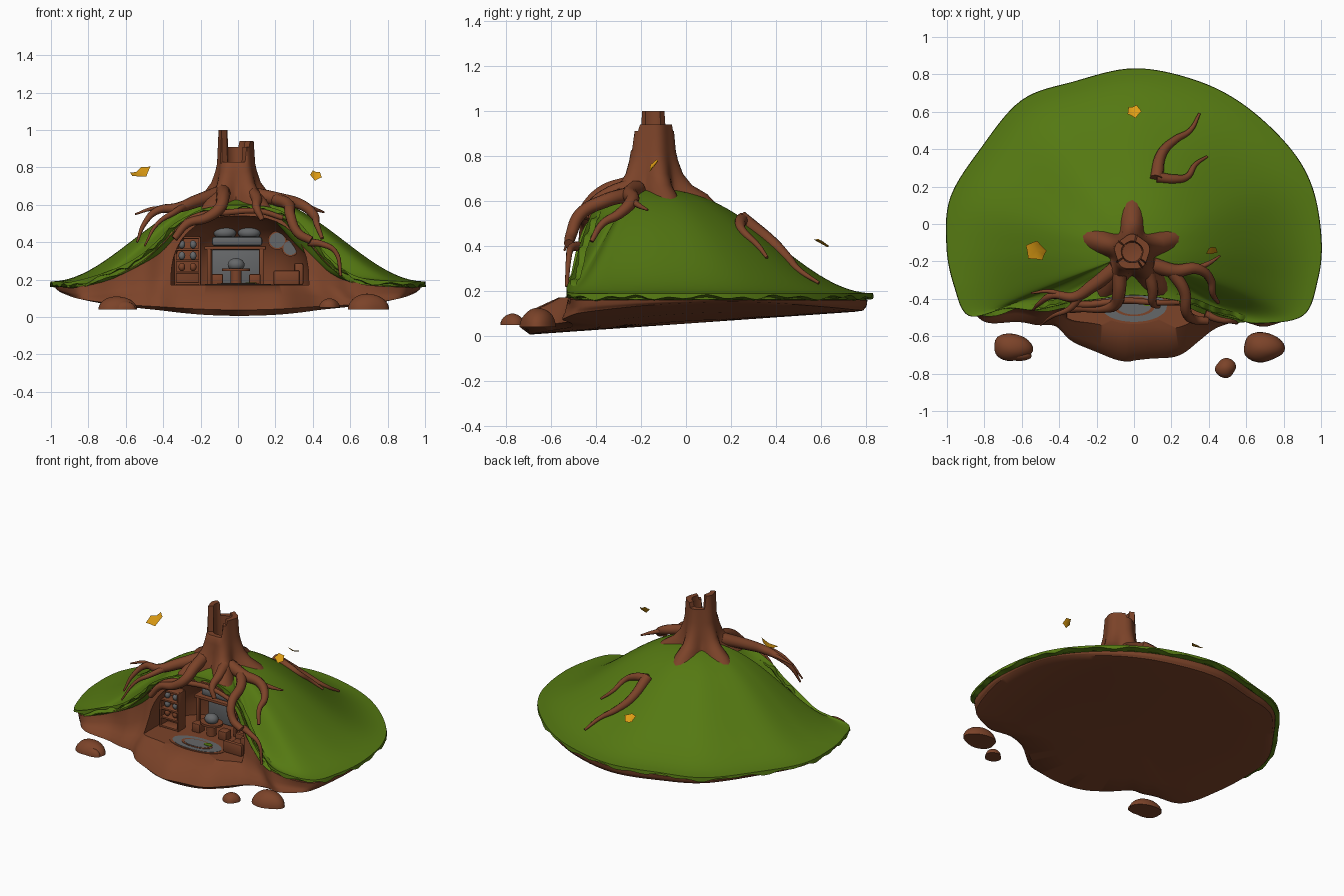
import bpy, bmesh, math, random
from mathutils import Vector

if "Cube" in bpy.data.objects:
    bpy.data.objects.remove(bpy.data.objects["Cube"])
random.seed(4)

def material(name, rgb):
    m = bpy.data.materials.new(name)
    m.diffuse_color = (*rgb, 1)
    m.use_nodes = True
    m.node_tree.nodes["Principled BSDF"].inputs["Base Color"].default_value = m.diffuse_color
    return m

GREEN = material("moss_green", (0.09, 0.19, 0.006))
BROWN = material("earth_brown", (0.20, 0.056, 0.022))
GRAY = material("stone_gray", (0.13, 0.135, 0.14))
GOLD = material("leaf_gold", (0.74, 0.34, 0.007))

def finish(name, bm, mat):
    me = bpy.data.meshes.new(name)
    bm.to_mesh(me)
    bm.free()
    ob = bpy.data.objects.new(name, me)
    me.materials.append(mat)
    bpy.context.collection.objects.link(ob)
    return ob

def skin(name, rings, mat, start=None, end=None):
    """Loft closed rings; optional cap points at either end."""
    bm = bmesh.new()
    vs = [[bm.verts.new(p) for p in r] for r in rings]
    n = len(vs[0])
    for a, b in zip(vs, vs[1:]):
        for i in range(n):
            bm.faces.new((a[i], a[(i + 1) % n], b[(i + 1) % n], b[i]))
    for ring, cap in ((vs[0], start), (vs[-1], end)):
        if cap is not None:
            c = bm.verts.new(cap)
            for i in range(n):
                bm.faces.new((ring[i], ring[(i + 1) % n], c))
    bmesh.ops.recalc_face_normals(bm, faces=bm.faces)
    return finish(name, bm, mat)

def box(name, x0, x1, y0, y1, z0, z1, mat=BROWN, bevel=0.006):
    bm = bmesh.new()
    bmesh.ops.create_cube(bm, size=1)
    for v in bm.verts:
        v.co = ((x0 + x1) / 2 + v.co.x * (x1 - x0), (y0 + y1) / 2 + v.co.y * (y1 - y0),
                (z0 + z1) / 2 + v.co.z * (z1 - z0))
    bmesh.ops.bevel(bm, geom=bm.edges[:], offset=bevel, segments=2, affect='EDGES', profile=0.5)
    return finish(name, bm, mat)

def ball(name, c, r, mat=GRAY, flat=False):
    bm = bmesh.new()
    bmesh.ops.create_uvsphere(bm, u_segments=24, v_segments=14, radius=1)
    for v in bm.verts:
        k = 1 + 0.08 * math.sin(2 * v.co.x + 3 * v.co.y + c[0] * 9) if flat else 1
        z = max(v.co.z, 0) if flat else v.co.z
        v.co = (c[0] + v.co.x * r[0] * k, c[1] + v.co.y * r[1] * k, c[2] + z * r[2])
    return finish(name, bm, mat)

def disc(name, c, rx, ry, h, mat, facing_front=False):
    ring = [(math.cos(i * math.pi / 16), math.sin(i * math.pi / 16)) for i in range(32)]
    def put(x, y, z):
        return (c[0] + x, c[1] - z, c[2] + y) if facing_front else (c[0] + x, c[1] + y, c[2] + z)
    rings = [[put(a * rx, b * ry, z) for a, b in ring] for z in (0, h)]
    return skin(name, rings, mat, put(0, 0, 0), put(0, 0, h))

def root(name, pts, r0, r1):
    cu = bpy.data.curves.new(name, 'CURVE')
    cu.dimensions, cu.bevel_depth, cu.bevel_resolution, cu.resolution_u = '3D', 1, 3, 6
    cu.use_fill_caps = True
    sp = cu.splines.new('BEZIER')
    sp.bezier_points.add(len(pts) - 1)
    for i, (bp, p) in enumerate(zip(sp.bezier_points, pts)):
        bp.co = p
        bp.handle_left_type = bp.handle_right_type = 'AUTO'
        bp.radius = r0 + (r1 - r0) * i / (len(pts) - 1)
    ob = bpy.data.objects.new(name, cu)
    cu.materials.append(BROWN)
    bpy.context.collection.objects.link(ob)

# --- mound outline: moss edge x, y, z and earth foot x, y (front), foot implied at the back
front_right = [(0, -.38, .6, 0, -.73), (.18, -.4, .585, .2, -.71), (.31, -.43, .52, .35, -.63),
               (.41, -.47, .41, .46, -.54), (.52, -.5, .29, .58, -.53), (.66, -.53, .21, .72, -.54)]
back = [(.9, -.49), (.98, -.3), (1, -.08), (.95, .2), (.82, .42), (.58, .64), (.32, .77), (0, .83),
        (-.32, .76), (-.6, .66), (-.82, .4), (-.98, .14), (-1, -.12), (-.96, -.33), (-.88, -.49)]
front_left = [(-.68, -.45, .25, -.7, -.53), (-.54, -.46, .32, -.55, -.53), (-.43, -.44, .41, -.43, -.55),
              (-.34, -.42, .5, -.33, -.62), (-.18, -.4, .58, -.18, -.7)]
ctrl = front_right + [(x, y, .19, x * .96, y * (1 if y < -.4 else .95)) for x, y in back] + front_left

def spline(i, t):
    n = len(ctrl)
    a, b, c, d = (ctrl[(i + k) % n] for k in (-1, 0, 1, 2))
    return [q + .5 * t * (r - p + t * (2 * p - 5 * q + 4 * r - s + t * (3 * (q - r) + s - p)))
            for p, q, r, s in zip(a, b, c, d)]

loop = [spline(i, k / 8) for i in range(len(ctrl)) for k in range(8)]
C, TOP = (0, -.15), .655

def base_z(x, y):
    return .004 + .07 * (y + .73) + .1 * x * x

def cover(scale, drop):
    """Rings of the domed surface from the apex to the rim."""
    rings = []
    for k in range(1, 25):
        t = k / 24
        f = (1 + math.cos(math.pi * t ** 1.15)) / 2
        rings.append([(C[0] + (p[0] - C[0]) * t * scale, C[1] + (p[1] - C[1]) * t * scale,
                       p[2] + (TOP - p[2]) * f - drop) for p in loop])
    return rings

# Moss cover with a ragged hanging edge
rings = cover(1, 0)
rings.append([(p[0] * 1.003, p[1] * 1.003, p[2] - .018 + .007 * math.sin(i * 1.3) + .006 * math.sin(i * .57))
              for i, p in enumerate(loop)])
moss = skin("moss_cover", rings, GREEN, start=(*C, TOP))
if sum(p.normal.z for p in moss.data.polygons) < 0:
    moss.data.flip_normals()
mod = moss.modifiers.new("thickness", 'SOLIDIFY')
mod.thickness, mod.offset = .035, -1

# Earth body: underside, front lip, wall, hidden top
rings = [[(p[3] * s, p[4] * s, base_z(p[3] * s, p[4] * s)) for p in loop] for s in (.35, .7, .95)]
upper = cover(.975, .03)
for a, c in ((0, .06), (.15, .2), (.5, .3), (.85, .55)):
    ring = []
    for i, (p, g) in enumerate(zip(loop, upper[-1])):
        z = base_z(p[3], p[4])
        w = .008 * math.sin(i * .45) * (p[4] < -.45)
        ring.append((p[3] + (g[0] - p[3]) * a, p[4] + (g[1] - p[4]) * a + w, z + (g[2] - z) * c))
    rings.append(ring)
rings += upper[::-1]
earth = skin("earth_body", rings, BROWN, start=(0, 0, base_z(0, 0)), end=(*C, TOP - .03))

# Room hollow cut into the earth
def power(v, e):
    return math.copysign(abs(v) ** e, v)
rings = []
for k in range(10):
    a = k * math.pi / 20
    r, z = math.cos(a) ** .8, .172 + .37 * math.sin(a) ** .8
    rings.append([(.01 + .37 * r * power(math.cos(b), .7), -.45 + .43 * r * power(math.sin(b), .7), z)
                  for b in (j * math.pi / 24 for j in range(48))])
cutter = skin("room_cutter", rings, BROWN, start=(.01, -.45, .172), end=(.01, -.45, .542))
cutter.hide_render = True
mod = earth.modifiers.new("room", 'BOOLEAN')
mod.object, mod.operation, mod.solver = cutter, 'DIFFERENCE', 'EXACT'

# --- hollow broken stump
def rim(a):
    d = math.degrees(a) % 360
    return 1.0 if 140 < d < 215 else .83 if 215 <= d < 305 else .94 if d < 75 or d > 320 else .91
rings = []
for z, r, amp in ((.58, .215, .36), (.63, .185, .32), (.67, .145, .22), (.72, .122, .12), (.78, .107, .07),
                  (.82, .1, .05), (0, .092, .05), (0, .058, .02), (.76, .052, 0)):
    rings.append([(-.01 + r * (1 + amp * math.cos(5 * (a - math.pi / 2))) * math.cos(a),
                   -.15 + r * (1 + amp * math.cos(5 * (a - math.pi / 2))) * math.sin(a), z or rim(a))
                  for a in (j * math.pi / 30 for j in range(60))])
skin("hollow_stump", rings, BROWN, start=(-.01, -.15, .57), end=(-.01, -.15, .75))

# --- roots over the moss and the opening
bpy.context.view_layer.update()
def lie(pts, up=.008):
    return [(x, y, moss.ray_cast(Vector((x, y, 2)), Vector((0, 0, -1)))[1].z + up) for x, y in pts]
root("back_root_long", lie([(.12, .24), (.15, .38), (.22, .45), (.3, .5), (.35, .59)]), .035, .007)
root("back_root_short", lie([(.12, .25), (.22, .24), (.28, .25), (.33, .32), (.39, .36)]), .03, .007)
root("left_root", [(-.1, -.24, .66), (-.22, -.33, .62), (-.32, -.39, .585), (-.43, -.38, .57), (-.5, -.42, .5),
                   (-.54, -.46, .4)], .042, .006)
root("left_root_fork", [(-.27, -.36, .6), (-.34, -.45, .56), (-.43, -.49, .5), (-.5, -.54, .38)], .022, .005)
root("left_root_twig", [(-.36, -.39, .57), (-.45, -.36, .58), (-.55, -.37, .55)], .018, .005)
root("front_left_root", [(-.08, -.26, .67), (-.08, -.36, .64), (-.1, -.43, .58), (-.17, -.45, .53),
                         (-.27, -.45, .5), (-.34, -.46, .42)], .04, .018)
root("front_root", [(.08, -.26, .66), (.1, -.35, .63), (.1, -.42, .58), (.13, -.44, .52)], .036, .014)
root("arch_root", [(-.33, -.43, .45), (-.24, -.43, .53), (-.05, -.41, .56), (.12, -.42, .565), (.24, -.42, .53)],
     .02, .014)
root("right_root", [(.1, -.22, .65), (.22, -.25, .63), (.34, -.24, .6), (.41, -.3, .54), (.42, -.37, .5),
                    (.45, -.42, .42)], .042, .01)
root("right_root_fork", [(.2, -.25, .63), (.27, -.36, .6), (.28, -.47, .54), (.32, -.51, .45), (.39, -.52, .41)],
     .034, .022)
root("right_root_twig", [(.3, -.25, .61), (.4, -.21, .58), (.46, -.17, .56)], .02, .005)
root("low_right_root", [(.38, -.48, .4), (.45, -.51, .39), (.52, -.52, .35), (.55, -.53, .22)], .022, .008)

# --- furniture: shelf on the left
for x in (-.335, -.205):
    box("shelf_side", x - .007, x + .007, -.36, -.28, .17, .43)
for z in (.18, .24, .3, .36, .425):
    box("shelf_board", -.335, -.205, -.36, -.28, z - .007, z + .007)
box("shelf_back", -.335, -.205, -.285, -.275, .17, .43)
for i in range(6):
    x, z = -.3 + .06 * (i % 2), .25 + .06 * (i // 2)
    ball("jar", (x, -.33, z + .018), (.018, .018, .022), GRAY if i > 1 else BROWN)

# Loft bed
box("loft_deck", -.18, .15, -.22, -.05, .36, .38)
for x in (-.155, .125):
    box("loft_post", x - .012, x + .012, -.215, -.19, .17, .37)
box("mattress", -.14, .13, -.2, -.07, .38, .43, GRAY, .015)
for x in (-.07, .06):
    ball("pillow", (x, -.13, .45), (.06, .045, .035))
box("window_panel", -.13, .12, -.1, -.06, .42, .52, GRAY)
box("curtain", -.14, .12, -.12, -.11, .18, .36, GRAY)

# Round table with pot, armchair, wall plates
disc("table_top", (-.01, -.27, .245), .075, .06, .015, BROWN)
disc("table_leg", (-.01, -.27, .172), .03, .03, .075, BROWN)
ball("pot", (-.01, -.27, .28), (.045, .04, .035))
for x in (-.11, .09):
    box("stool", x - .03, x + .03, -.3, -.24, .17, .23)
box("armchair_seat", .2, .33, -.4, -.3, .17, .22, BROWN, .012)
box("armchair_back", .3, .35, -.41, -.27, .17, .29, BROWN, .012)
for y in (-.42, -.29):
    box("armchair_arm", .19, .33, y - .015, y + .015, .17, .25, BROWN, .01)
for x, z, r in ((.21, .41, .05), (.28, .37, .046)):
    disc("plate_rim", (x, -.17, z), r, r, .012, BROWN, True)
    disc("plate_face", (x, -.181, z), r * .82, r * .82, .006, GRAY, True)

# Oval rug of stacked thin rings
for i, (s, m) in enumerate(((1, BROWN), (.88, GRAY), (.56, BROWN), (.46, GRAY))):
    disc("rug_ring", (0, -.44, .171), .2 * s, .095 * s, .004 + .002 * i, m)
disc("rug_patch", (.07, -.42, .172), .03, .018, .012, GREEN)

# --- rocks
for c, r in (((-.65, -.66, .04), (.105, .075, .07)), ((-.61, -.7, .04), (.06, .035, .045)),
             ((.69, -.66, .04), (.11, .08, .085)), ((.49, -.77, .05), (.054, .05, .05))):
    ball("rock", c, r, BROWN, True)

# --- drifting leaves: folded star plates
for c, s, rot in (((-.52, -.14, .765), .062, (.25, -.45, .4)), ((.415, -.14, .755), .034, (.9, .2, .1)),
                  ((0, .6, .41), .04, (-.5, .1, .2))):
    bm = bmesh.new()
    pts = [bm.verts.new((s * k * math.cos(a), s * k * math.sin(a), s * .35 * abs(k * math.cos(a))))
           for k, a in ((1 if j % 2 else .78, j * math.pi / 5 + math.pi / 2) for j in range(10))]
    mid = bm.verts.new((0, 0, 0))
    for j in range(10):
        bm.faces.new((pts[j], pts[(j + 1) % 10], mid))
    leaf = finish("leaf", bm, GOLD)
    leaf.location, leaf.rotation_euler = c, rot

# Apply modifiers and curves, drop the cutter, shade smooth
bpy.ops.object.select_all(action='SELECT')
bpy.context.view_layer.objects.active = earth
bpy.ops.object.convert(target='MESH')
bpy.data.objects.remove(cutter)
bpy.ops.object.shade_smooth_by_angle(angle=math.radians(40))
